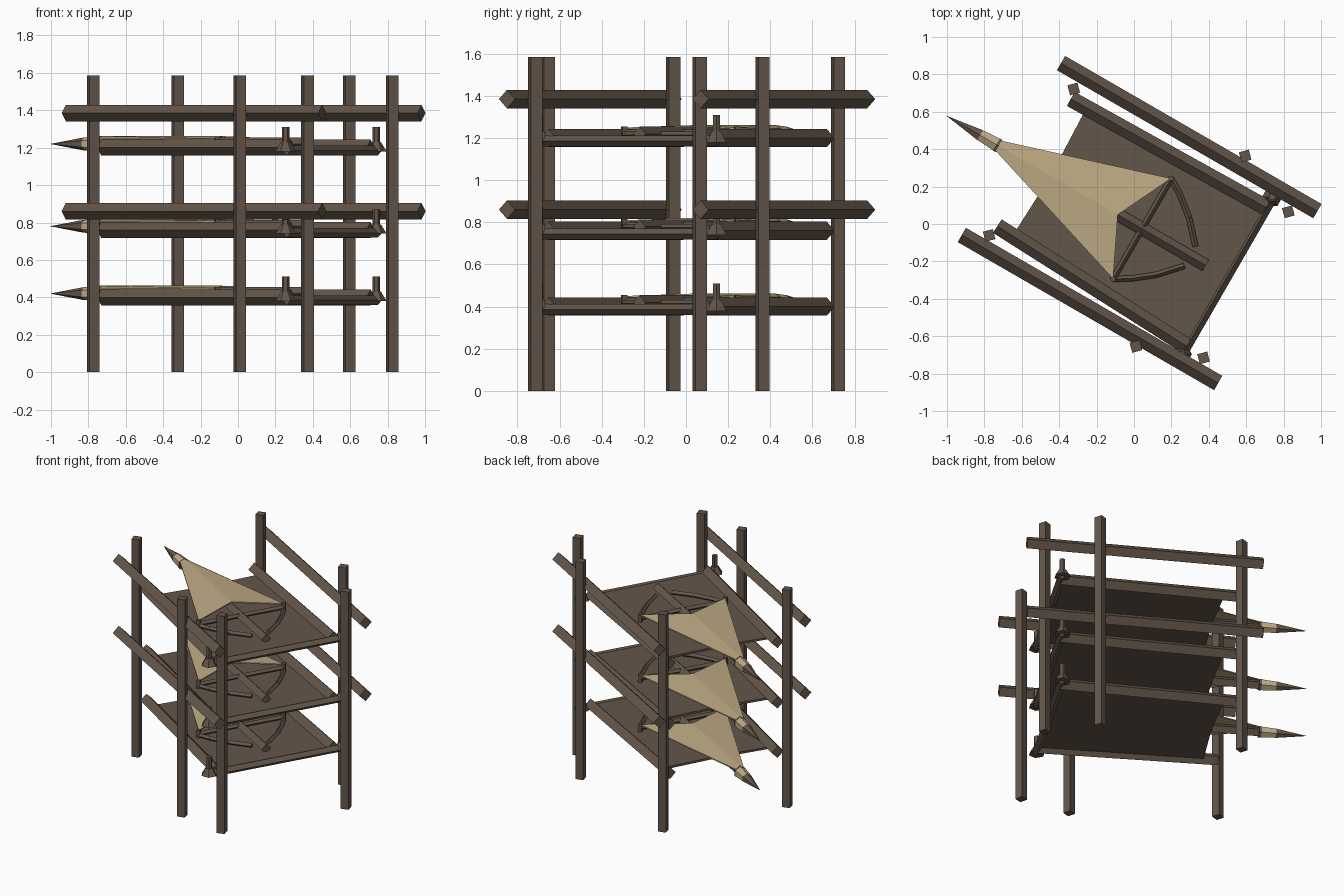
import bpy, bmesh, math
from mathutils import Vector, Matrix

if "Cube" in bpy.data.objects:
    bpy.data.objects.remove(bpy.data.objects["Cube"])

TURN = Matrix.Rotation(math.radians(-30), 4, 'Z')   # whole rack is turned


def material(name, rgb):
    m = bpy.data.materials.new(name)
    m.diffuse_color = (*rgb, 1)
    m.use_nodes = True
    m.node_tree.nodes["Principled BSDF"].inputs["Base Color"].default_value = m.diffuse_color
    return m


WOOD = material("dark wood", (0.125, 0.092, 0.068))
CLOTH = material("tan cloth", (0.52, 0.41, 0.235))


def finish(name, bm, mat):
    bmesh.ops.recalc_face_normals(bm, faces=bm.faces)
    bm.transform(TURN)
    me = bpy.data.meshes.new(name)
    bm.to_mesh(me)
    bm.free()
    me.materials.append(mat)
    ob = bpy.data.objects.new(name, me)
    bpy.context.collection.objects.link(ob)
    return ob


def beam(name, a, b, r1, r2=None, mat=WOOD, sides=4):
    """Faceted bar from a to b; four sides give a diamond section."""
    a, b = Vector(a), Vector(b)
    d = b - a
    flat = abs(d.x) + abs(d.y) > 1e-6
    rot = d.to_track_quat('Z', 'Y').to_matrix().to_4x4() if flat else Matrix()
    bm = bmesh.new()
    bmesh.ops.create_cone(bm, cap_ends=True, segments=sides, radius1=r1,
                          radius2=r1 if r2 is None else r2, depth=d.length,
                          matrix=Matrix.Translation((a + b) / 2) @ rot)
    return finish(name, bm, mat)


def sheet(name, outline, z, thick, mat):
    """Flat plate from an outline; points are (u, v) or (u, v, dz)."""
    bm = bmesh.new()
    vs = [bm.verts.new((p[0], p[1], z + (p[2] if len(p) > 2 else 0))) for p in outline]
    f = bm.faces.new(vs)
    ret = bmesh.ops.extrude_face_region(bm, geom=[f])
    for v in ret["geom"]:
        if isinstance(v, bmesh.types.BMVert):
            v.co.z -= thick
    return finish(name, bm, mat)


# upright posts
for u, v in [(-0.64, -0.44), (-0.64, 0.464), (0.336, -0.562),
             (0.68, -0.434), (0.333, 0.612), (0.682, 0.469)]:
    beam("post", (u, v, 0), (u, v, 1.585), 0.039)

# long side rails
for z in (0.86, 1.385):
    for v in (-0.511, 0.55):
        beam("side_rail", (-0.768, v, z), (0.815, v, z), 0.044)

# shelves, each with one winged bolt
for c in (0.40, 0.76, 1.20):
    sheet("shelf_panel", [(-0.53, -0.37), (0.575, -0.42), (0.575, 0.43),
                          (-0.53, 0.4), (-0.515, 0.0)], c, 0.015, WOOD)
    beam("shelf_side_bar", (-0.627, -0.375, c), (0.572, -0.425, c), 0.043)
    beam("shelf_side_bar", (-0.627, 0.41, c), (0.57, 0.43, c), 0.043)
    beam("shelf_end_bar", (0.572, -0.47, c - 0.015), (0.572, 0.505, c - 0.015), 0.026)
    # pegs with a flared foot at both ends of the end bar
    for v in (-0.475, 0.495):
        beam("peg_stem", (0.568, v, c), (0.568, v, c + 0.11), 0.02, sides=6)
        beam("peg_foot", (0.568, v, c - 0.02), (0.568, v, c + 0.03), 0.055, 0.025, sides=6)

    # bolt: shaft, collar and pointed head
    z = c + 0.02
    beam("bolt_shaft", (-0.86, 0, z), (0.443, 0, z), 0.034)
    beam("bolt_collar", (-0.955, 0, z), (-0.845, 0, z), 0.034, 0.042, CLOTH, 6)
    beam("collar_band", (-0.85, 0, z), (-0.835, 0, z), 0.043, 0.043, WOOD, 6)
    beam("bolt_head", (-0.95, 0, z), (-1.16, 0, z), 0.035, 0.0, WOOD, 6)
    # cloth wings and their spreader bow
    for s in (-1, 1):
        sheet("cloth_wing", [(-0.84, 0, 0.012), (-0.84, s * 0.03, -0.005),
                             (0.05, s * 0.31, 0.0), (-0.10, 0, 0.012)],
              c + 0.05, 0.008, CLOTH)
        path = [(0.05, s * 0.31), (0.13, s * 0.262), (0.24, s * 0.175), (0.345, s * 0.06)]
        for p, q in zip(path, path[1:]):
            beam("bow_limb", (*p, c + 0.015), (*q, c + 0.015), 0.016)
        beam("bow_tip", (0.05, s * 0.31, c), (0.05, s * 0.31, c + 0.055), 0.018)
    beam("spreader_rod", (0.05, -0.315, c + 0.025), (0.05, 0.315, c + 0.025), 0.016)
